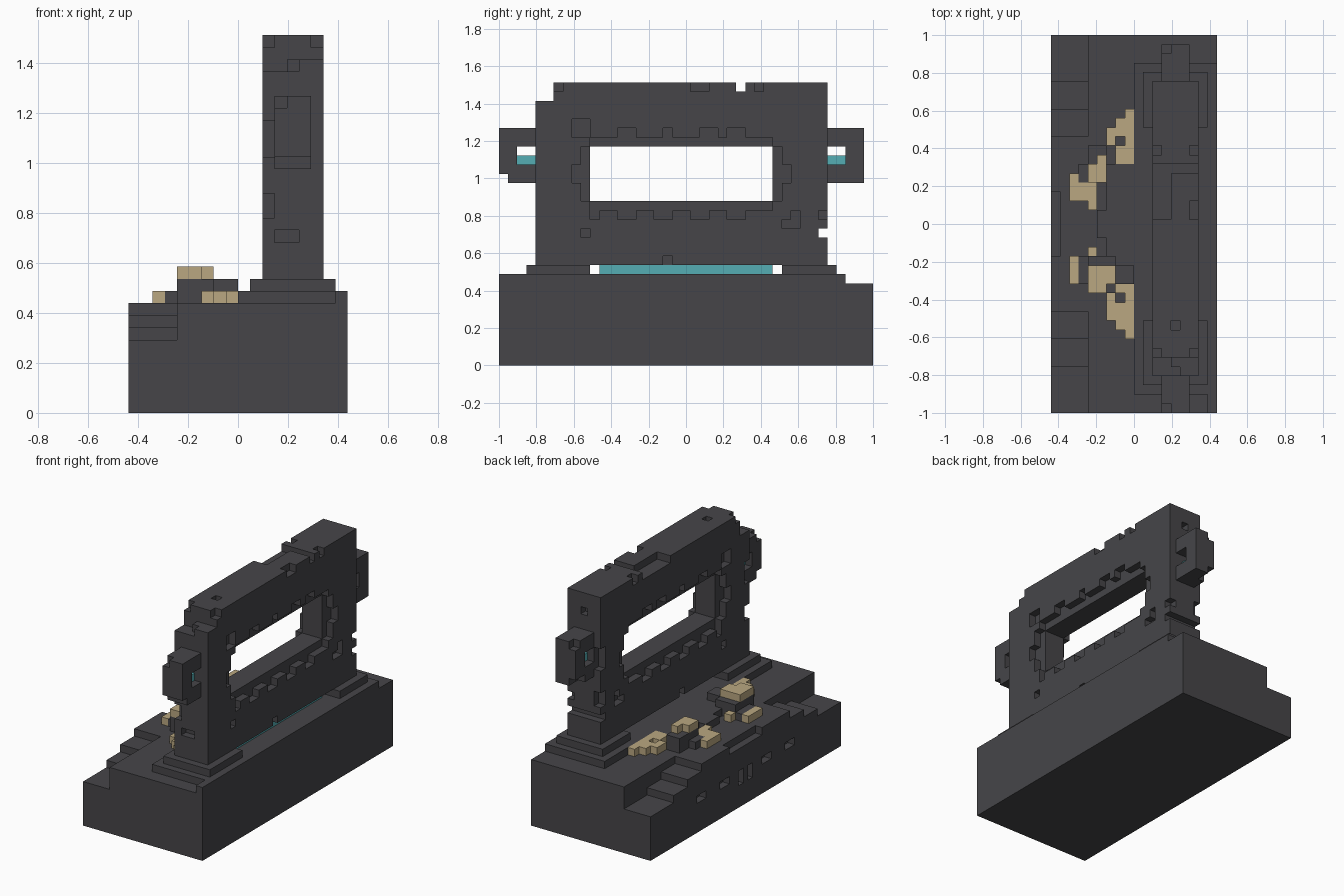
import bpy
import bmesh
import math
from mathutils import Vector
from itertools import product

if "Cube" in bpy.data.objects:
    bpy.data.objects.remove(bpy.data.objects["Cube"])

UNIT = 2 / 41            # edge of one block
MID_Y = 20.5             # block coordinate of y = 0


def material(name, colour):
    m = bpy.data.materials.new(name)
    m.use_nodes = True
    m.diffuse_color = (*colour, 1)
    m.node_tree.nodes["Principled BSDF"].inputs["Base Color"].default_value = (*colour, 1)
    return m


STONE = material("dark stone", (0.061, 0.06, 0.066))
SAND = material("sand stone", (0.49, 0.39, 0.22))
TEAL = material("portal teal", (0.09, 0.42, 0.456))


def box(x, y, z):
    """All block cells in three index ranges."""
    return set(product(range(*x), range(*y), range(*z)))


def build(name, mat, cells):
    """Skin a set of block cells and merge the flat areas."""
    bm = bmesh.new()
    corners = {}

    def vert(p):
        if p not in corners:
            corners[p] = bm.verts.new(Vector((p[0], p[1] - MID_Y, p[2])) * UNIT)
        return corners[p]

    for cell in cells:
        for axis, side in product(range(3), (0, 1)):
            near = list(cell)
            near[axis] += 2 * side - 1
            if tuple(near) in cells:
                continue
            u, v = (axis + 1) % 3, (axis + 2) % 3
            loop = []
            for a, b in ((0, 0), (1, 0), (1, 1), (0, 1)):
                p = list(cell)
                p[axis] += side
                p[u] += a
                p[v] += b
                loop.append(vert(tuple(p)))
            bm.faces.new(loop if side else loop[::-1])
    bmesh.ops.dissolve_limit(bm, angle_limit=math.radians(1),
                             verts=bm.verts, edges=bm.edges)
    mesh = bpy.data.meshes.new(name)
    bm.to_mesh(mesh)
    bm.free()
    mesh.materials.append(mat)
    ob = bpy.data.objects.new(name, mesh)
    bpy.context.collection.objects.link(ob)


# Plinth with corner stairs, side slots and a lowered middle edge
base = box((-9, 9), (0, 41), (0, 9))
for step, (lo, hi) in enumerate(((5, 36), (8, 33), (11, 30))):
    level = (6 + step, 9)
    base -= box((-9, -5), (0, lo), level) | box((-9, -5), (hi, 41), level)
base -= box((-9, -8), (17, 24), (8, 9))
for y in (10, 15, 24, 29):
    base -= box((-9, -8), (y, y + 2), (4, 5))
for y in (19, 21):
    base -= box((-9, -8), (y, y + 1), (3, 5))
build("plinth", STONE, base)

# Low platform and the two pads that carry the frame
build("platform", STONE, box((0, 9), (2, 38), (9, 10)) | box((8, 9), (0, 2), (9, 10)))
build("front_pad", STONE, box((1, 8), (3, 10), (10, 11)))
build("back_pad", STONE, box((1, 8), (31, 37), (10, 11)))

# Upright frame with its opening
frame = box((2, 7), (4, 36), (11, 31)) - box((2, 7), (10, 30), (18, 24))
chips = [  # y range, z range: shallow chips on both broad faces
    ((10, 30), (17, 25)), ((9, 31), (18, 24)),
    ((8, 9), (20, 22)), ((31, 32), (20, 22)),
    ((8, 10), (25, 27)), ((9, 10), (14, 15)), ((18, 19), (11, 12)),
    ((31, 33), (15, 16)), ((32, 33), (16, 17)), ((35, 36), (16, 17)),
    ((6, 7), (30, 31)), ((21, 23), (30, 31)), ((28, 29), (30, 31))]
chips += [((a, b), (16, 17)) for a, b in ((10, 11), (13, 15), (17, 19), (21, 23), (25, 27))]
chips += [((a, b), (25, 26)) for a, b in ((13, 15), (18, 19), (22, 24), (25, 27))]
for y, z in chips:
    frame -= box((2, 3), y, z) | box((6, 7), y, z)

# Broken crown and worn ends
frame -= box((2, 7), (4, 6), (29, 31)) | box((2, 4), (4, 6), (28, 29))
frame -= box((2, 7), (26, 27), (30, 31)) | box((2, 4), (21, 26), (30, 31))
frame -= box((4, 5), (9, 10), (30, 31)) | box((2, 7), (35, 36), (14, 15))
for y in (4, 35):
    end = (y, y + 1)
    frame -= box((2, 3), end, (16, 18)) | box((2, 3), end, (21, 24))
    frame -= box((3, 5), end, (14, 15)) | box((4, 5), end, (28, 29))
build("frame", STONE, frame)

# Side handles with a teal filled eye
front_ear = box((3, 6), (0, 4), (20, 26)) - box((3, 6), (2, 4), (22, 24))
front_ear -= box((3, 6), (0, 1), (20, 21)) | box((3, 4), (0, 1), (25, 26))
back_ear = box((3, 6), (36, 40), (20, 26)) - box((3, 6), (36, 38), (22, 24))
back_ear -= box((3, 4), (39, 40), (25, 26)) | box((3, 4), (38, 40), (20, 21))
build("front_handle", STONE, front_ear)
build("back_handle", STONE, back_ear)
build("front_eye", TEAL, box((4, 5), (2, 4), (22, 23)))
build("back_eye", TEAL, box((4, 5), (36, 38), (22, 23)))
build("portal_strip", TEAL, box((4, 6), (11, 30), (10, 11)))

# Raised middle step and the dark cores of the rubble
build("middle_step", STONE, box((-3, 0), (16, 25), (9, 10)) | box((-4, -3), (19, 22), (9, 10)))
build("back_rubble_core", STONE, box((-5, -3), (25, 29), (9, 11)) | box((-3, 0), (25, 27), (9, 10))
      | box((-6, -5), (25, 27), (9, 10)))
build("front_rubble_core", STONE, box((-5, -2), (13, 17), (9, 11)) | box((-2, 0), (14, 16), (9, 11))
      | box((-6, -5), (14, 17), (9, 10)))

# Sand coloured rubble: wide outer heap, small inner heap, cap on each core
build("back_outer_rubble", SAND, (box((-1, 0), (27, 33), (9, 10)) | box((-2, -1), (27, 32), (9, 10))
      | box((-3, -2), (29, 31), (9, 10))) - box((-2, -1), (29, 30), (9, 10)))
build("back_inner_rubble", SAND, box((-7, -6), (23, 26), (9, 10))
      | box((-6, -4), (23, 25), (9, 10)) | box((-5, -4), (22, 23), (9, 10)))
build("back_cap", SAND, box((-5, -3), (25, 27), (11, 12)) | box((-4, -3), (27, 28), (11, 12)))
build("front_outer_rubble", SAND, (box((-1, 0), (8, 14), (9, 10)) | box((-2, -1), (9, 14), (9, 10))
      | box((-3, -2), (10, 13), (9, 10))) - box((-2, -1), (12, 13), (9, 10)))
build("front_inner_rubble", SAND, box((-7, -6), (14, 16), (9, 10))
      | box((-7, -4), (16, 17), (9, 10)) | box((-5, -4), (17, 18), (9, 10)))
build("front_cap", SAND, box((-5, -3), (13, 16), (11, 12)) | box((-3, -2), (14, 16), (11, 12)))
